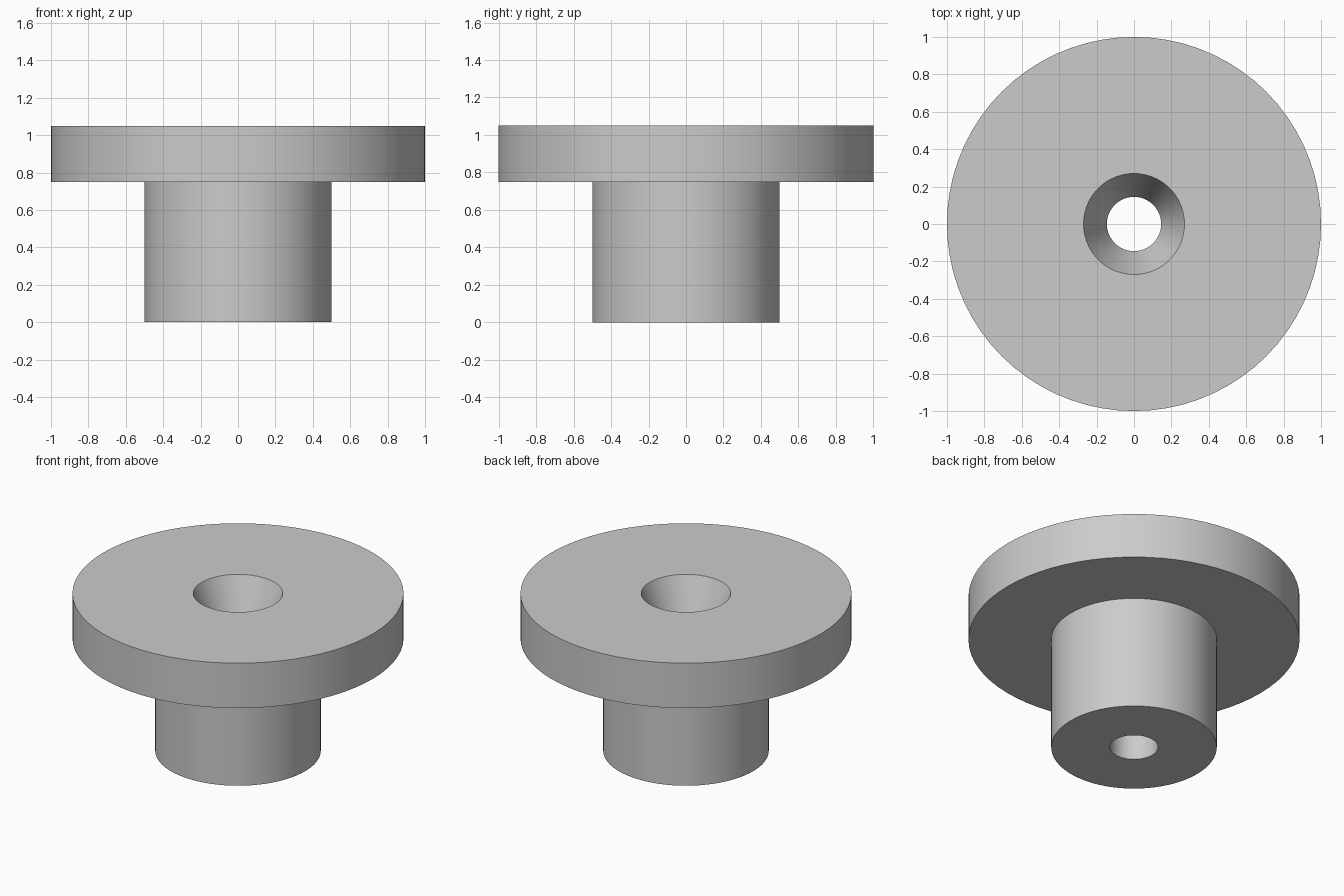
import bpy
import bmesh
import math

cube = bpy.data.objects.get("Cube")
if cube:
    bpy.data.objects.remove(cube, do_unlink=True)

SEGMENTS = 72
FLANGE_R, SHAFT_R, BORE_R, SINK_R = 1.0, 0.5, 0.145, 0.27
FLANGE_BOTTOM, TOP = 0.75, 1.05

# Plain grey material
grey = bpy.data.materials.new("plain_grey")
colour = (0.6, 0.6, 0.6, 1.0)
grey.use_nodes = True
grey.diffuse_color = colour
grey.node_tree.nodes["Principled BSDF"].inputs["Base Color"].default_value = colour


def lathe(name, profile, material):
    """Revolve a closed (radius, height) profile around the z axis."""
    bm = bmesh.new()
    verts = [bm.verts.new((r, 0, z)) for r, z in profile]
    edges = [bm.edges.new((a, b)) for a, b in zip(verts, verts[1:] + verts[:1])]
    bmesh.ops.spin(bm, geom=verts + edges, cent=(0, 0, 0), axis=(0, 0, 1),
                   angle=math.tau, steps=SEGMENTS, use_merge=True)
    bmesh.ops.remove_doubles(bm, verts=bm.verts, dist=0.0001)
    bmesh.ops.recalc_face_normals(bm, faces=bm.faces)
    mesh = bpy.data.meshes.new(name)
    bm.to_mesh(mesh)
    bm.free()
    mesh.materials.append(material)
    obj = bpy.data.objects.new(name, mesh)
    bpy.context.collection.objects.link(obj)
    return obj


# Flanged bushing: shaft, wide flange, and a bore with a tapered mouth
bushing = lathe("flanged_bushing", [
    (BORE_R, 0),
    (SHAFT_R, 0),
    (SHAFT_R, FLANGE_BOTTOM),
    (FLANGE_R, FLANGE_BOTTOM),
    (FLANGE_R, TOP),
    (SINK_R, TOP),
    (BORE_R, FLANGE_BOTTOM),
], grey)

# Smooth round walls, sharp rims
bpy.ops.object.select_all(action="DESELECT")
bushing.select_set(True)
bpy.context.view_layer.objects.active = bushing
bpy.ops.object.shade_smooth_by_angle(angle=math.radians(20))
